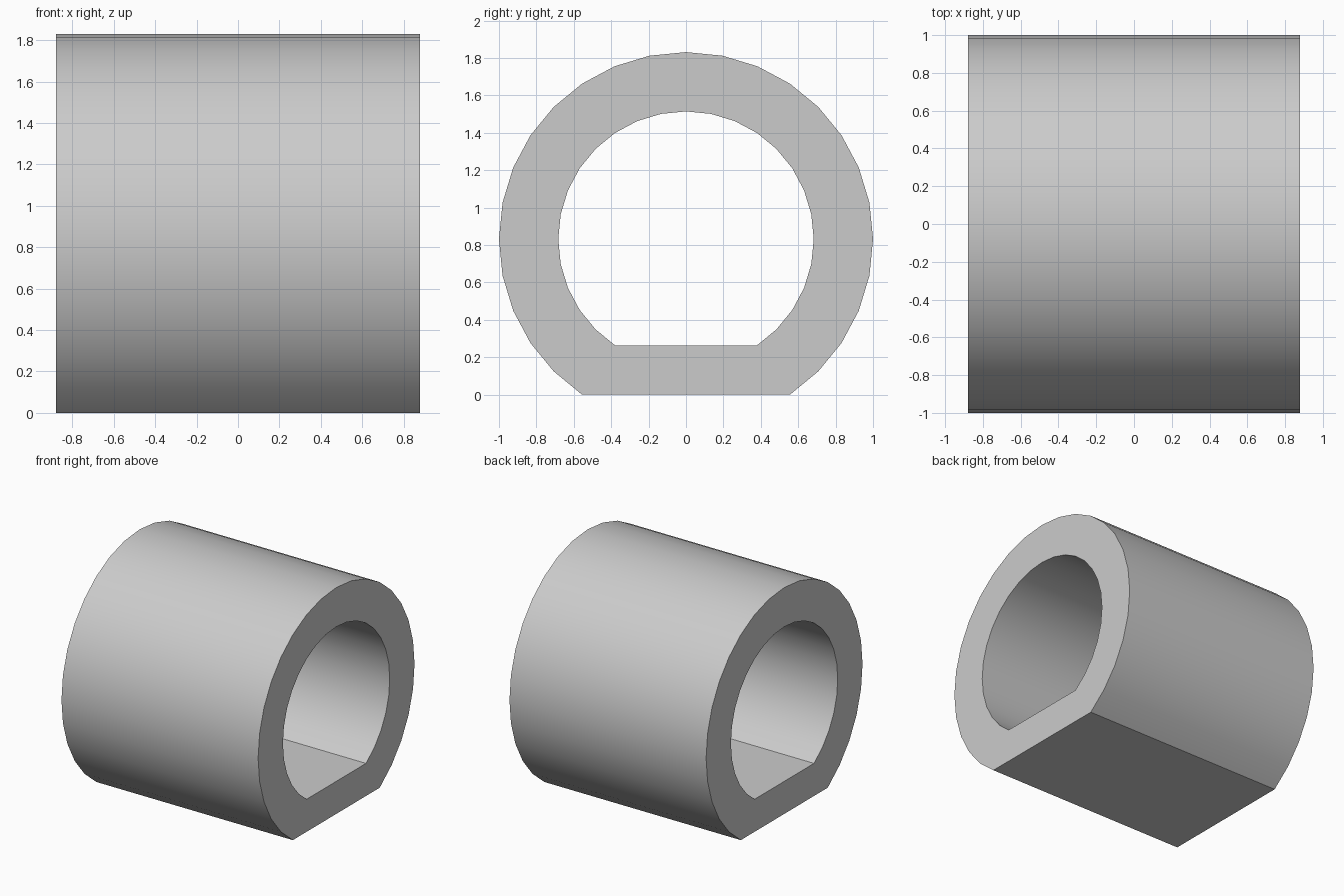
import bpy, bmesh, math

if "Cube" in bpy.data.objects:
    bpy.data.objects.remove(bpy.data.objects["Cube"])

SIDES, HALF_LENGTH = 32, 0.88
CENTER_Z = math.cos(math.radians(33.75))   # flat bottom lands on z = 0


def flat_bottom_ring(bm, radius, x):
    """Circle profile with the lowest five points left out, giving a flat base."""
    verts = []
    for i in range(3, SIDES - 2):
        a = 2 * math.pi * i / SIDES          # measured from straight down
        verts.append(bm.verts.new((x, radius * math.sin(a),
                                   CENTER_Z - radius * math.cos(a))))
    return verts


# Thick tube: outer and inner profiles at both ends, joined in a loop
bm = bmesh.new()
rings = [flat_bottom_ring(bm, r, x) for r, x in
         ((1.0, -HALF_LENGTH), (1.0, HALF_LENGTH),
          (0.683, HALF_LENGTH), (0.683, -HALF_LENGTH))]
n = len(rings[0])
for k in range(4):
    a, b = rings[k], rings[(k + 1) % 4]
    for i in range(n):
        j = (i + 1) % n
        bm.faces.new((a[i], a[j], b[j], b[i]))
bmesh.ops.recalc_face_normals(bm, faces=bm.faces)
mesh = bpy.data.meshes.new("flat_bottom_tube")
bm.to_mesh(mesh)
bm.free()

tube = bpy.data.objects.new("flat_bottom_tube", mesh)
bpy.context.collection.objects.link(tube)
bpy.context.view_layer.objects.active = tube
tube.select_set(True)
bpy.ops.object.shade_smooth_by_angle(angle=math.radians(30))
